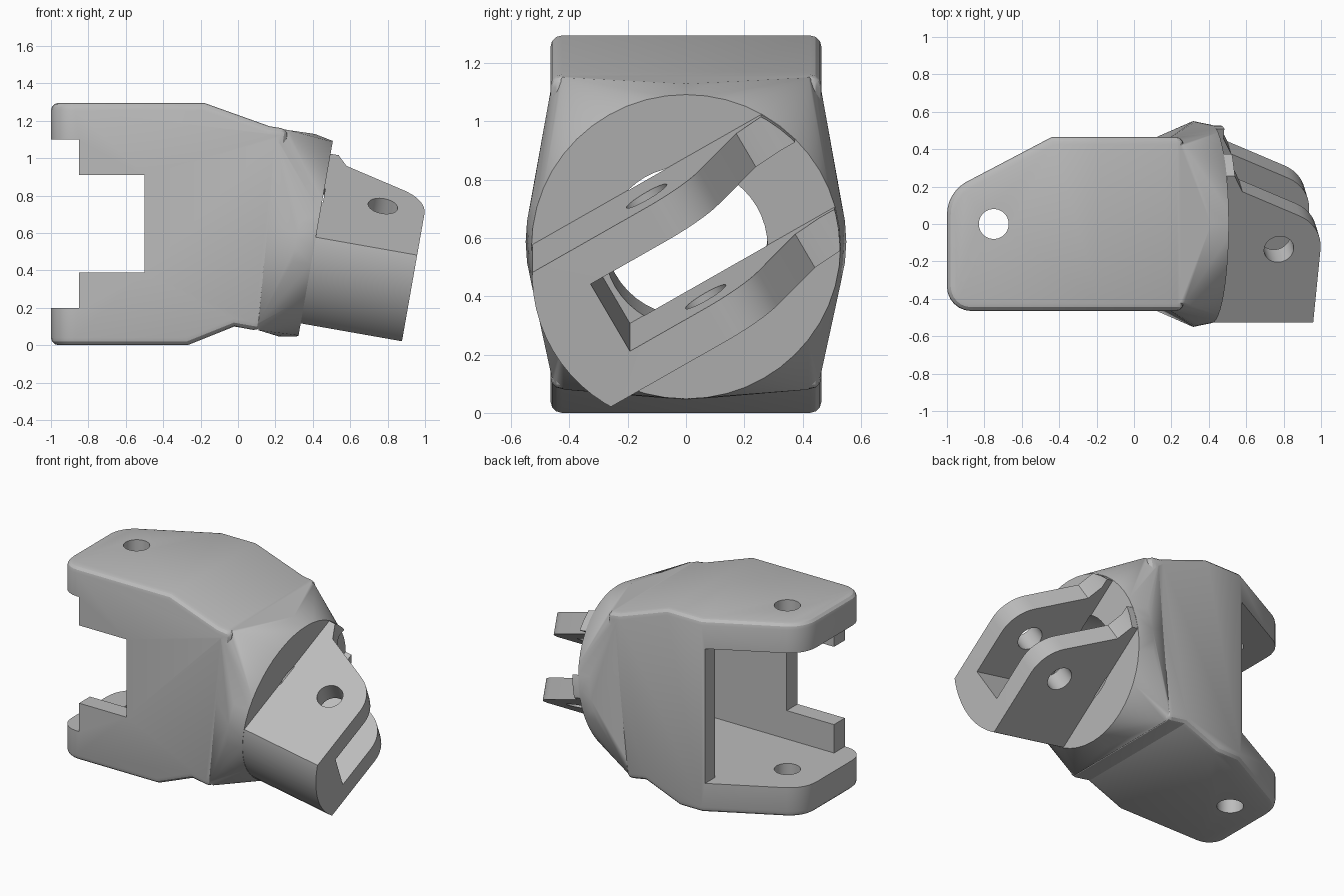
import bpy, bmesh
from math import sin, cos, pi, radians
from mathutils import Matrix, Vector

if "Cube" in bpy.data.objects:
    bpy.data.objects.remove(bpy.data.objects["Cube"], do_unlink=True)

grey = bpy.data.materials.new("plain_grey")
grey.use_nodes = True
COLOUR = (0.5, 0.5, 0.5, 1)
grey.diffuse_color = COLOUR
grey.node_tree.nodes["Principled BSDF"].inputs["Base Color"].default_value = COLOUR


def finish(name, bm, matrix=Matrix()):
    bm.transform(matrix)
    bmesh.ops.recalc_face_normals(bm, faces=bm.faces)
    mesh = bpy.data.meshes.new(name)
    bm.to_mesh(mesh)
    bm.free()
    mesh.materials.append(grey)
    ob = bpy.data.objects.new(name, mesh)
    bpy.context.collection.objects.link(ob)
    return ob


def prism(name, pts, lo, hi, matrix=Matrix()):
    """Extrude a 2D outline along the local third axis."""
    bm = bmesh.new()
    face = bm.faces.new([bm.verts.new((x, y, lo)) for x, y in pts])
    out = bmesh.ops.extrude_face_region(bm, geom=[face])
    verts = [g for g in out["geom"] if isinstance(g, bmesh.types.BMVert)]
    bmesh.ops.translate(bm, verts=verts, vec=(0, 0, hi - lo))
    return finish(name, bm, matrix)


def box(x0, x1, y0, y1, z0, z1, matrix=Matrix()):
    return prism("cutter", [(x0, y0), (x1, y0), (x1, y1), (x0, y1)], z0, z1, matrix)


def arc(cx, cy, r, start, end, n):
    return [(cx + r * cos(radians(start + (end - start) * i / n)),
             cy + r * sin(radians(start + (end - start) * i / n))) for i in range(n + 1)]


def circle(cx, cy, r, n=40):
    return arc(cx, cy, r, 0, 360, n)[:-1]


def bake(ob):
    deps = bpy.context.evaluated_depsgraph_get()
    mesh = bpy.data.meshes.new_from_object(ob.evaluated_get(deps))
    ob.modifiers.clear()
    ob.data = mesh


def combine(ob, other, operation, keep=False):
    mod = ob.modifiers.new("bool", "BOOLEAN")
    mod.operation, mod.solver, mod.object = operation, "EXACT", other
    bake(ob)
    if not keep:
        bpy.data.objects.remove(other, do_unlink=True)


# Neck frame: a runs out along the tilted axis, u along the slot, v across it
tilt, roll = radians(10), radians(30)
A = Vector((cos(tilt), 0, -sin(tilt)))
Y = Vector((0, 1, 0))
Z = Vector((sin(tilt), 0, cos(tilt)))
U = Y * cos(roll) + Z * sin(roll)
V = Z * cos(roll) - Y * sin(roll)
centre = Vector((0.415, 0, 0.57))


def frame(p, q, r):
    m = Matrix((p, q, r)).transposed().to_4x4()
    m.translation = centre
    return m


neck = frame(A, U, V)
along = frame(U, V, A)
sideways = Matrix(((1, 0, 0, 0), (0, 0, 1, 0), (0, 1, 0, 0), (0, 0, 0, 1)))

# Bracket body: side outline crossed with plan outline, edges rounded
plan = (arc(-0.87, -0.335, 0.13, 180, 270, 6) + [(0.6, -0.465), (0.6, 0.465), (-0.44, 0.465)]
        + arc(-0.8, 0.05, 0.2, 120, 180, 6))
side = [(-1.1, 0), (-0.27, 0), (-0.02, 0.1), (0.12, 0.075),
        (0.27, 1.155), (0.17, 1.17), (-0.18, 1.295), (-1.1, 1.295)]
body = prism("bracket_body", plan, -0.1, 1.4)
combine(body, prism("cutter", side, -0.6, 0.6, sideways), "INTERSECT")
bevel = body.modifiers.new("bevel", "BEVEL")
bevel.width, bevel.segments = 0.04, 3
bevel.limit_method, bevel.angle_limit = "ANGLE", radians(40)
bake(body)

# Collar: the square body blended into a round tilted disc
bm = bmesh.new()
for a, r in ((-0.1, 0.55), (0, 0.53)):
    for x, y in circle(0, 0, r, 48):
        bm.verts.new(centre + A * a + Y * x + Z * y)
for s in (-1, 1):
    for x, y, z in ((0.27, 0.42, 1.15), (0.17, 0.43, 1.165), (0.19, 0.46, 1.13),
                    (0.11, 0.46, 0.12), (0.11, 0.42, 0.08)):
        bm.verts.new((x, s * y, z))
bmesh.ops.convex_hull(bm, input=bm.verts)
collar = finish("collar", bm)
combine(body, collar, "UNION")

# Hollow inside, open arm gap, and the stepped front opening
for cavity in (box(-0.6, 0.14, -0.35, 0.35, 0.2, 1.1),
               box(-1.2, -0.46, -0.35, 0.7, 0.2, 1.1),
               box(-1.2, -0.85, -0.7, 0.7, 0.2, 1.1),
               box(-1.2, -0.5, -0.7, 0.7, 0.39, 0.91)):
    combine(body, cavity, "DIFFERENCE")

# Pin hole through both arms
combine(body, prism("cutter", circle(-0.75, 0, 0.08), -0.2, 1.5), "DIFFERENCE")

# Hinge clevis: lug outline trimmed to the round neck
lug = ([(-0.05, -0.6), (0.55, -0.6)] + arc(0.324, 0, 0.226, 0, 66, 8)
       + [(0.095, 0.355), (0.045, 0.45), (0.045, 0.6), (-0.05, 0.6)])
clevis = prism("hinge_clevis", lug, -0.27, 0.27, neck)
combine(clevis, prism("cutter", circle(0, 0, 0.528, 64), -0.2, 0.8, along), "INTERSECT")
combine(clevis, box(-0.2, 0.8, -0.3, 0.8, -0.135, 0.135, neck), "DIFFERENCE")
combine(clevis, prism("cutter", circle(0.324, 0, 0.08), -0.6, 0.6, neck), "DIFFERENCE")

# Round bore from the neck into the hollow
bore = prism("cutter", circle(0, 0, 0.28, 48), -0.5, 0.005, along)
combine(clevis, bore, "DIFFERENCE", keep=True)
combine(body, bore, "DIFFERENCE")

for ob in (body, clevis):
    bpy.ops.object.select_all(action="DESELECT")
    ob.select_set(True)
    bpy.context.view_layer.objects.active = ob
    bpy.ops.object.shade_smooth_by_angle(angle=radians(28))
